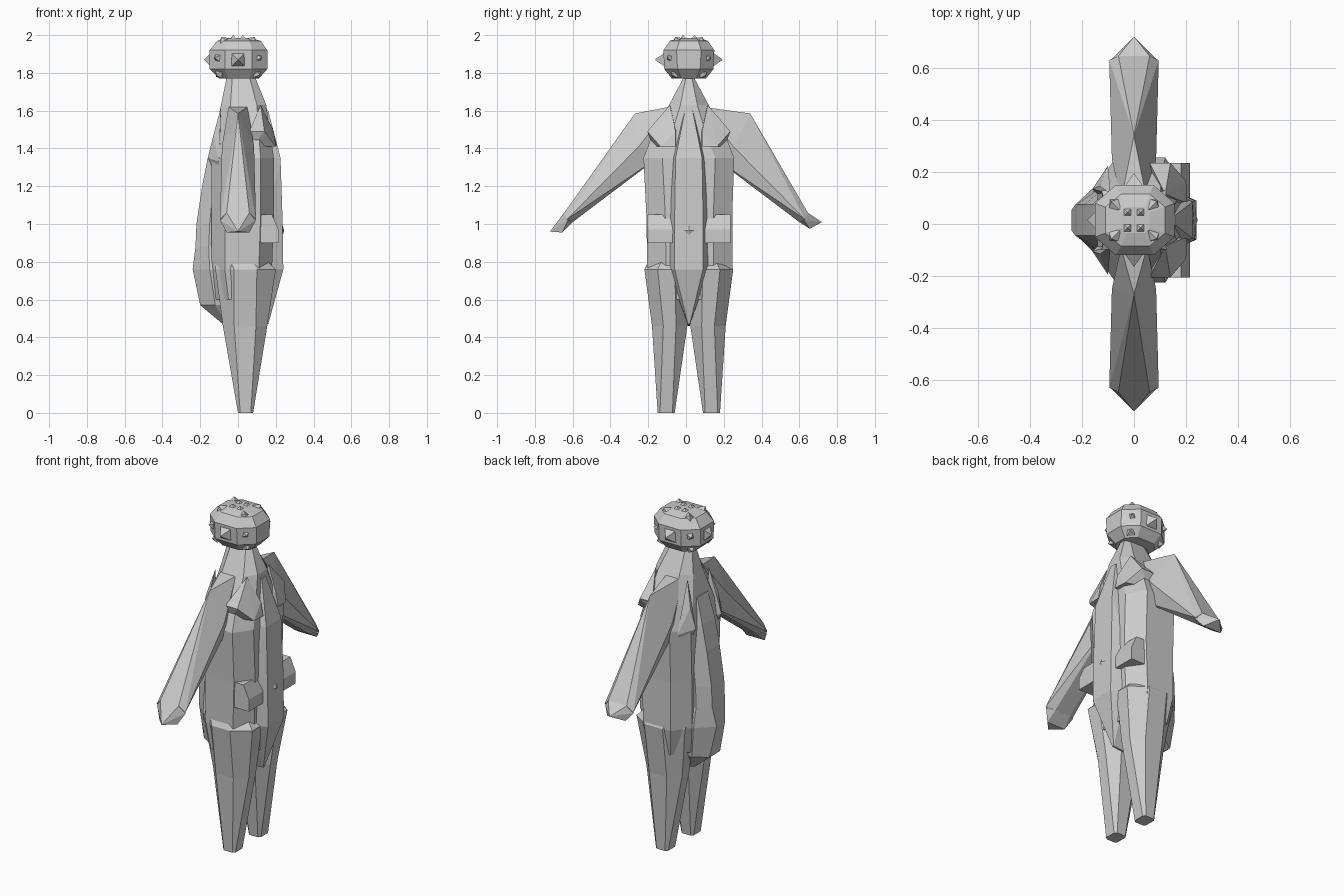
import bpy, bmesh
from mathutils import Vector

CY = 0.015  # body centre line in y


def finish(name, bm):
    bmesh.ops.recalc_face_normals(bm, faces=bm.faces)
    me = bpy.data.meshes.new(name)
    bm.to_mesh(me)
    bm.free()
    ob = bpy.data.objects.new(name, me)
    bpy.context.collection.objects.link(ob)
    return ob


def hull(name, pts):
    bm = bmesh.new()
    for p in pts:
        bm.verts.new(p)
    r = bmesh.ops.convex_hull(bm, input=bm.verts)
    junk = {g for g in r["geom_interior"] + r["geom_unused"] if isinstance(g, bmesh.types.BMVert)}
    bmesh.ops.delete(bm, geom=list(junk), context='VERTS')
    bmesh.ops.dissolve_limit(bm, angle_limit=0.02, verts=bm.verts, edges=bm.edges)
    return finish(name, bm)


def loft(name, rings):
    """Stack eight-sided sections: (z, x0, x1, y0, y1, chamfer x, chamfer y)."""
    bm = bmesh.new()
    loops = []
    for z, x0, x1, y0, y1, a, b in rings:
        c = [(x0 + a, y0), (x1 - a, y0), (x1, y0 + b), (x1, y1 - b),
             (x1 - a, y1), (x0 + a, y1), (x0, y1 - b), (x0, y0 + b)]
        loops.append([bm.verts.new((x, y, z)) for x, y in c])
    for lo, hi in zip(loops, loops[1:]):
        for i in range(8):
            j = (i + 1) % 8
            bm.faces.new((lo[i], lo[j], hi[j], hi[i]))
    bm.faces.new(loops[0])
    bm.faces.new(loops[-1])
    return finish(name, bm)


def spike(name, base, direction, r, h):
    d = Vector(direction).normalized()
    u = d.orthogonal().normalized()
    v = d.cross(u)
    p = Vector(base)
    return hull(name, [p + u * r, p - u * r, p + v * r, p - v * r, p + d * h])


# Torso: waist to shoulders, tapering into the neck
loft("torso", [
    (0.60, -0.12, 0.17, CY - 0.20, CY + 0.20, 0.07, 0.10),
    (0.76, -0.14, 0.18, CY - 0.22, CY + 0.23, 0.07, 0.10),
    (1.05, -0.14, 0.19, CY - 0.225, CY + 0.23, 0.07, 0.10),
    (1.35, -0.14, 0.19, CY - 0.24, CY + 0.24, 0.07, 0.10),
    (1.48, -0.12, 0.17, CY - 0.19, CY + 0.19, 0.06, 0.10),
    (1.63, -0.09, 0.15, CY - 0.105, CY + 0.105, 0.05, 0.06),
    (1.78, -0.06, 0.09, CY - 0.025, CY + 0.025, 0.03, 0.01)])

# Raised centre strips down the chest and the back, ending in a point
hull("front_strip", [(x, CY + s * w, z) for s in (-1, 1) for x, w, z in (
    (0.0, 0.005, 0.46), (0.16, 0.005, 0.47), (0.24, 0.075, 0.76), (0.16, 0.11, 0.76),
    (0.235, 0.075, 1.05), (0.16, 0.11, 1.05), (0.225, 0.07, 1.35), (0.16, 0.09, 1.35),
    (0.16, 0.02, 1.60), (0.0, 0.02, 1.60), (0.0, 0.075, 0.76))])
loft("back_strip", [
    (0.47, -0.08, 0.08, CY - 0.03, CY + 0.03, 0.02, 0.02),
    (0.57, -0.20, 0.08, CY - 0.10, CY + 0.10, 0.08, 0.05),
    (0.76, -0.24, 0.08, CY - 0.13, CY + 0.13, 0.09, 0.09),
    (0.88, -0.225, 0.08, CY - 0.11, CY + 0.11, 0.07, 0.05),
    (1.00, -0.22, 0.08, CY - 0.11, CY + 0.11, 0.07, 0.05),
    (1.20, -0.19, 0.08, CY - 0.11, CY + 0.11, 0.06, 0.05),
    (1.35, -0.16, 0.08, CY - 0.10, CY + 0.10, 0.04, 0.04),
    (1.50, -0.12, 0.06, CY - 0.08, CY + 0.08, 0.03, 0.03)])

# Belt and pointed buckle
hull("belt", [(x, CY + s * 0.22, z) for s in (-1, 1) for x, z in (
    (0.12, 0.90), (0.215, 0.90), (0.215, 0.97), (0.18, 1.05), (0.12, 1.05))])
hull("buckle", [(0.245, CY, 0.965), (0.22, CY - 0.075, 0.965), (0.22, CY + 0.075, 0.965),
                (0.22, CY, 0.90), (0.22, CY, 1.04), (0.15, CY, 0.965)])

for s, side in ((-1, "right"), (1, "left")):
    # Leg with a flat thigh ledge
    yc = CY + s * 0.12
    inner, outer = CY + s * 0.004, CY + s * 0.235

    def ring(z, x0, x1, yi, yo, a, b):
        return (z, x0, x1, min(yi, yo), max(yi, yo), a, b)
    loft(side + "_leg", [
        ring(0.0, 0.0, 0.08, yc - s * 0.045, yc + s * 0.045, 0.012, 0.012),
        ring(0.46, -0.08, 0.155, CY + s * 0.008, CY + s * 0.195, 0.06, 0.06),
        ring(0.76, -0.12, 0.20, inner, outer, 0.10, 0.07),
        ring(0.80, -0.12, 0.16, inner, CY + s * 0.215, 0.08, 0.07)])

    # Chest plate
    hull(side + "_chest_plate", [(x, CY + s * y, z) for x, y, z in (
        (0.10, 0.06, 1.41), (0.205, 0.07, 1.41), (0.20, 0.15, 1.41), (0.08, 0.19, 1.41),
        (0.10, 0.06, 1.49), (0.19, 0.07, 1.49), (0.14, 0.22, 1.49), (0.06, 0.22, 1.49),
        (0.12, 0.10, 1.63))])
    # Shoulder blade
    hull(side + "_shoulder_blade", [(x, CY + s * y, z) for x, y, z in (
        (-0.16, 0.12, 1.35), (-0.10, 0.21, 1.33), (-0.10, 0.06, 1.33),
        (-0.13, 0.13, 1.47), (-0.09, 0.10, 1.62), (-0.10, 0.12, 1.22))])

    # Arm: ridged upper edge, tapering to the wrist
    sh = 0.27 if s < 0 else 0.34
    arm = [(0, sh, 1.585)]
    hand = [(0, 0.72, 0.96 if s < 0 else 1.01)]
    for x in (-1, 1):
        arm += [(x * 0.05, 0.09, 1.62), (x * 0.085, 0.25, 1.41), (x * 0.05, 0.285, 1.29),
                (x * 0.05, 0.15, 1.35), (x * 0.06, 0.645, 1.06), (x * 0.095, 0.63, 1.025),
                (x * 0.05, 0.60, 1.01)]
        hand += [(x * 0.06, 0.645, 1.06), (x * 0.095, 0.625, 1.02), (x * 0.05, 0.60, 1.01),
                 (x * 0.06, 0.655, 0.955 if s < 0 else 0.975)]
    hull(side + "_arm", [(x, s * y, z) for x, y, z in arm])
    hull(side + "_hand", [(x, s * y, z) for x, y, z in hand])

# Faceted head
loft("head", [
    (1.77, -0.10, 0.11, CY - 0.09, CY + 0.09, 0.05, 0.05),
    (1.82, -0.15, 0.155, CY - 0.13, CY + 0.13, 0.08, 0.07),
    (1.92, -0.15, 0.155, CY - 0.135, CY + 0.135, 0.08, 0.07),
    (1.97, -0.11, 0.12, CY - 0.10, CY + 0.10, 0.06, 0.05),
    (1.985, -0.05, 0.06, CY - 0.05, CY + 0.05, 0.02, 0.02)])

# Small knobs: ears, back of head and crown
for s in (-1, 1):
    spike("ear", (0, CY + s * 0.13, 1.87), (0, s, 0), 0.05, 0.05)
    for x in (-1, 1):
        spike("side_knob", (x * 0.10, CY + s * 0.09, 1.88), (x, s, 0), 0.035, 0.035)
        spike("lower_knob", (x * 0.10, CY + s * 0.075, 1.795), (x, s, -0.3), 0.03, 0.025)
        spike("crown_knob", (x * 0.075, CY + s * 0.06, 1.965), (x, s, 2), 0.035, 0.03)
        spike("top_knob", (x * 0.025, CY + s * 0.03, 1.98), (0, 0, 1), 0.025, 0.02)
spike("back_knob", (-0.145, CY, 1.87), (-1, 0, 0), 0.05, 0.035)
